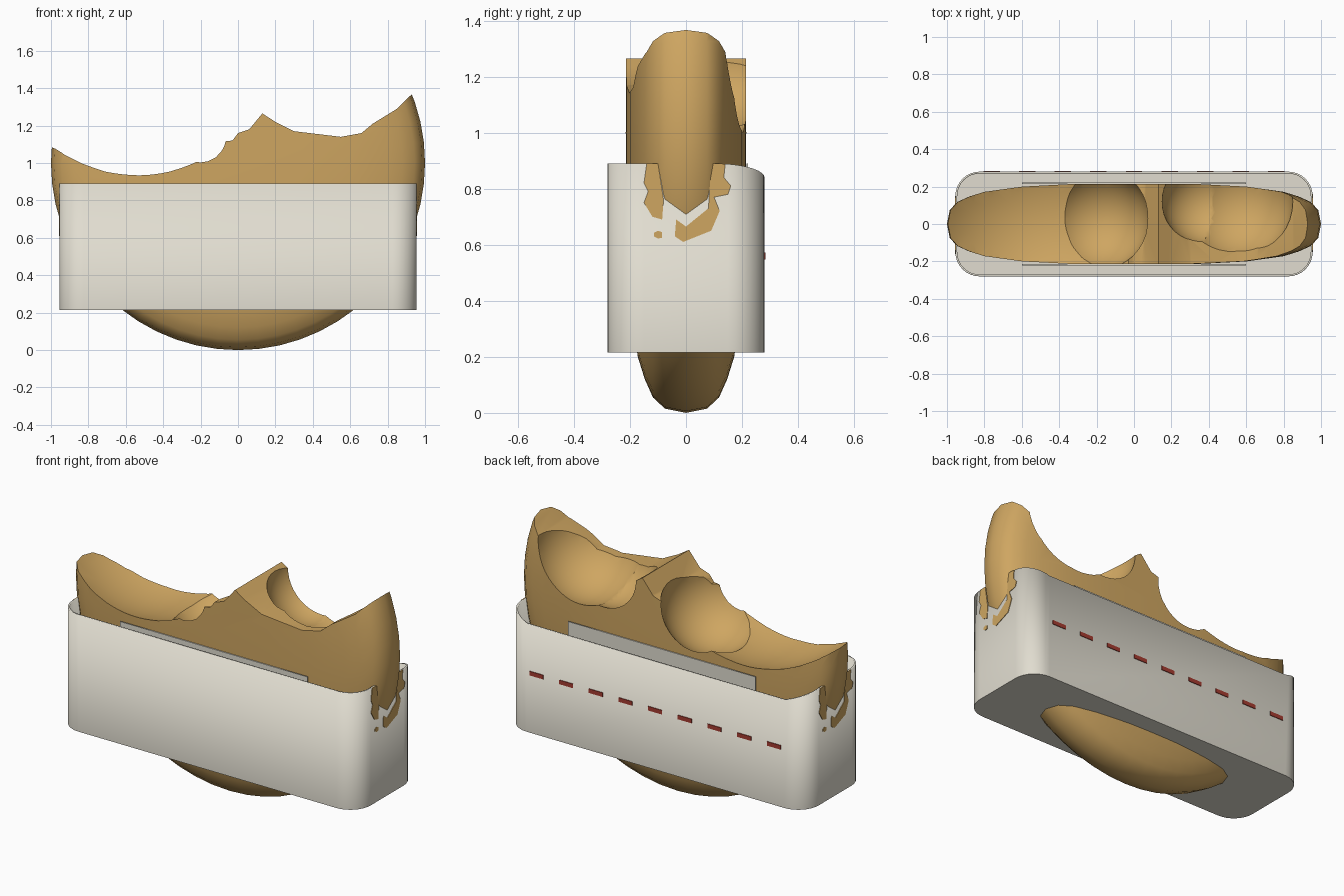
import bpy, bmesh, math
from mathutils import Vector

if "Cube" in bpy.data.objects:
    bpy.data.objects.remove(bpy.data.objects["Cube"])


def material(name, rgb):
    m = bpy.data.materials.new(name)
    m.diffuse_color = (*rgb, 1)
    m.use_nodes = True
    m.node_tree.nodes["Principled BSDF"].inputs["Base Color"].default_value = m.diffuse_color
    return m


CRUST = material("golden_crust", (0.62, 0.38, 0.12))
PAPER = material("off_white_paper", (0.75, 0.72, 0.63))
RED = material("dark_red", (0.38, 0.045, 0.03))


def finish(name, bm, mat):
    bmesh.ops.recalc_face_normals(bm, faces=bm.faces[:])
    me = bpy.data.meshes.new(name)
    bm.to_mesh(me)
    bm.free()
    me.materials.append(mat)
    ob = bpy.data.objects.new(name, me)
    bpy.context.collection.objects.link(ob)
    return ob


def activate(ob):
    bpy.ops.object.select_all(action='DESELECT')
    ob.select_set(True)
    bpy.context.view_layer.objects.active = ob


def smooth(ob, degrees):
    activate(ob)
    bpy.ops.object.shade_smooth_by_angle(angle=math.radians(degrees))


def prism(name, points, push, mat):
    """Extrude a flat outline along a vector."""
    bm = bmesh.new()
    face = bm.faces.new([bm.verts.new(p) for p in points])
    ext = bmesh.ops.extrude_face_region(bm, geom=[face])
    bmesh.ops.translate(bm, vec=push, verts=[g for g in ext['geom'] if isinstance(g, bmesh.types.BMVert)])
    return finish(name, bm, mat)


def box(name, size, loc, mat):
    bm = bmesh.new()
    bmesh.ops.create_cube(bm, size=1)
    bmesh.ops.scale(bm, vec=size, verts=bm.verts)
    bmesh.ops.translate(bm, vec=loc, verts=bm.verts)
    return finish(name, bm, mat)


# Snack: thick round disc turned about the y axis
rim = [(0, .215), (.35, .213), (.6, .2), (.8, .172), (.88, .147), (.945, .118), (.985, .075)]
profile = rim + [(1.0, 0)] + [(r, -h) for r, h in reversed(rim)]
bm = bmesh.new()
verts = [bm.verts.new((r, y, 1)) for r, y in profile]
edges = [bm.edges.new(p) for p in zip(verts, verts[1:])]
bmesh.ops.spin(bm, geom=verts + edges, cent=(0, 0, 1), axis=(0, 1, 0),
               angle=math.tau, steps=56, use_merge=False)
bmesh.ops.remove_doubles(bm, verts=bm.verts, dist=1e-4)
snack = finish("bitten_snack", bm, CRUST)

# Bites: one ragged outline through the disc, then rounded scoops
outline = [(-1.2, 1.18), (-.98, 1.11), (-.6, 1.3), (-.25, 1.1), (-.03, 1.12), (0, 1.16), (.06, 1.18),
           (.13, 1.265), (.2, 1.22), (.3, 1.17), (.55, 1.14), (.66, 1.16), (.72, 1.21),
           (.85, 1.29), (.91, 1.35), (1.2, 1.6), (1.2, 2.2), (-1.2, 2.2)]
cutters = [prism("bite_outline", [(x, -.5, z) for x, z in outline], (0, 1, 0), CRUST)]
for x, y, z, r in [(-.52, .01, 1.61, .71), (-.2, .03, 1.14, .28), (.54, .12, 1.3, .31), (.38, .12, 1.24, .23)]:
    bm = bmesh.new()
    bmesh.ops.create_uvsphere(bm, u_segments=40, v_segments=24, radius=r)
    bmesh.ops.translate(bm, vec=(x, y, z), verts=bm.verts)
    cutters.append(finish("bite_scoop", bm, CRUST))
for c in cutters:
    activate(snack)
    mod = snack.modifiers.new("bite", 'BOOLEAN')
    mod.operation, mod.solver, mod.object = 'DIFFERENCE', 'EXACT', c
    bpy.ops.object.modifier_apply(modifier=mod.name)
    bpy.data.objects.remove(c)
smooth(snack, 35)

# Sleeve: rounded rectangle tray, open on top, rim dipping toward the back
HX, HY, R, Z0, Z1 = .955, .28, .13, .215, .89
plan = []
for k, (sx, sy) in enumerate([(1, 1), (-1, 1), (-1, -1), (1, -1)]):
    for i in range(9):
        a = math.pi / 2 * (k + i / 8)
        plan.append((sx * (HX - R) + R * math.cos(a), sy * (HY - R) + R * math.sin(a)))


def rim_height(y):
    t = min(1, max(0, (y - .1) / .18))
    return Z1 - .05 + .05 * math.sqrt(1 - t * t)


bm = bmesh.new()
low = [bm.verts.new((x, y, Z0)) for x, y in plan]
high = [bm.verts.new((x, y, rim_height(y))) for x, y in plan]
n = len(plan)
for i in range(n):
    j = (i + 1) % n
    bm.faces.new((low[i], low[j], high[j], high[i]))
bm.faces.new(low[::-1])
sleeve = finish("paper_sleeve", bm, PAPER)
# Keep the outside facing out so the thickness grows inward
me = sleeve.data
side = me.polygons[0]
if side.normal.dot(Vector((side.center.x, side.center.y, 0))) < 0:
    me.flip_normals()
mod = sleeve.modifiers.new("paper_thickness", 'SOLIDIFY')
mod.thickness, mod.offset = .01, -1
smooth(sleeve, 40)

# Paper patches sticking to the snack inside the sleeve
for s in (-1, 1):
    box("inner_paper_patch", (1.2, .006, .28), (0, s * .218, .75), PAPER)

# Row of dashes on the back
for i in range(9):
    box("red_dash", (.088, .006, .024), (-.76 + .19 * i, HY + .001, .56), RED)

# Grease stains on both ends, turned half round from each other
stains = [
    [(-.10, .89), (-.14, .89), (-.15, .82), (-.135, .79), (-.15, .75), (-.12, .70), (-.085, .69), (-.08, .76)],
    [(.09, .89), (.14, .89), (.135, .84), (.16, .81), (.15, .78), (.10, .77), (.12, .72), (.09, .65),
     (.04, .63), (-.01, .61), (-.04, .63), (-.035, .69), (0, .665), (.08, .73)],
    [(-.115, .63), (-.10, .622), (-.085, .625), (-.085, .645), (-.10, .65), (-.115, .642)],
]
for s in (1, -1):
    for pts in stains:
        prism("grease_stain", [(s * (HX - .002), s * y, min(z, rim_height(s * y))) for y, z in pts],
              (s * .005, 0, 0), CRUST)
